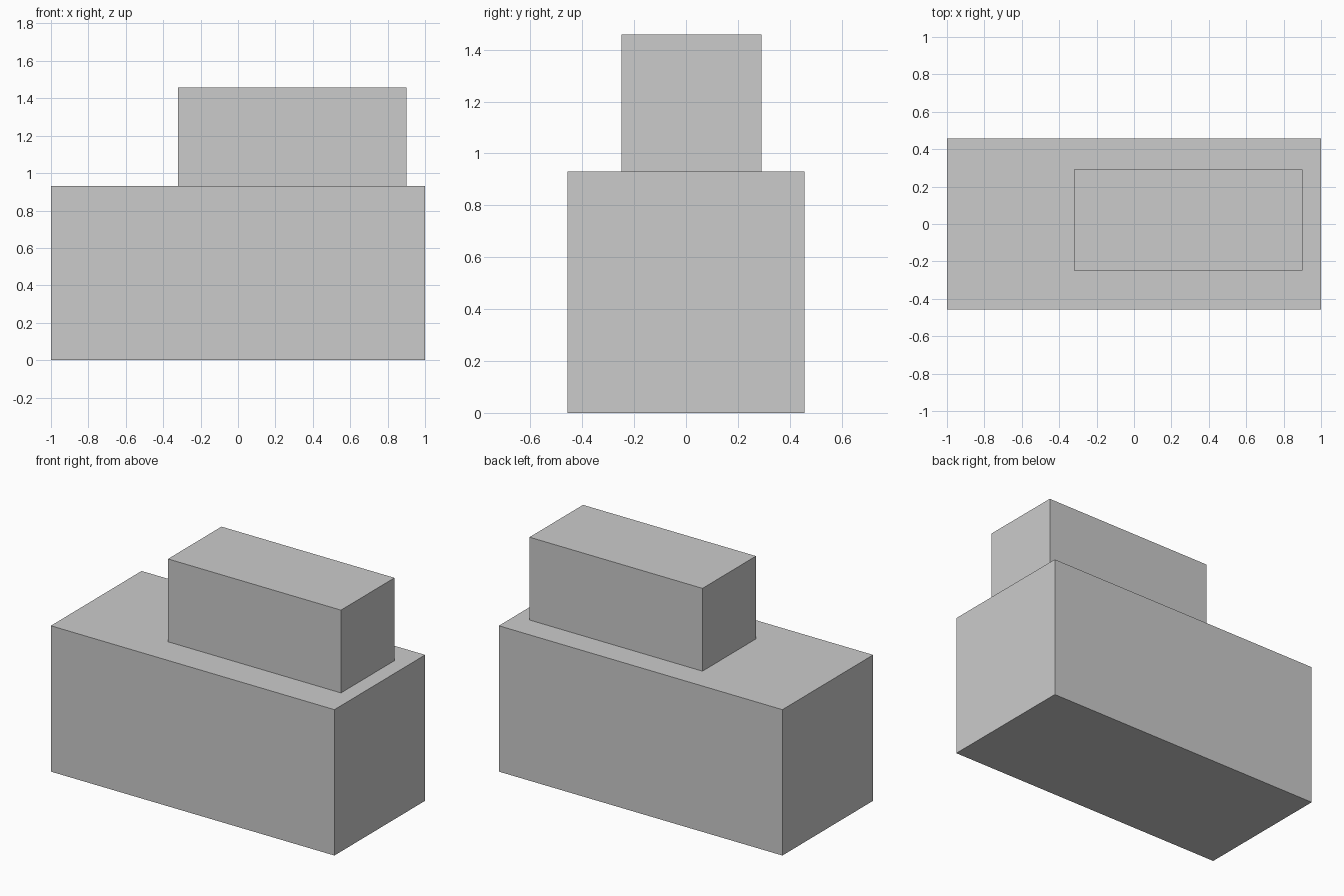
import bpy

if "Cube" in bpy.data.objects:
    bpy.data.objects.remove(bpy.data.objects["Cube"])


def box(name, lo, hi):
    """Axis-aligned box between two opposite corners."""
    centre = [(a + b) / 2 for a, b in zip(lo, hi)]
    bpy.ops.mesh.primitive_cube_add(size=1, location=centre)
    ob = bpy.context.object
    ob.name = name
    ob.scale = [b - a for a, b in zip(lo, hi)]
    bpy.ops.object.transform_apply(location=False, rotation=False, scale=True)
    return ob


# Large lower block
box("lower_block", (-1.0, -0.457, 0.0), (1.0, 0.457, 0.93))

# Smaller block resting on top, offset to the right
box("upper_block", (-0.32, -0.248, 0.93), (0.9, 0.291, 1.458))
